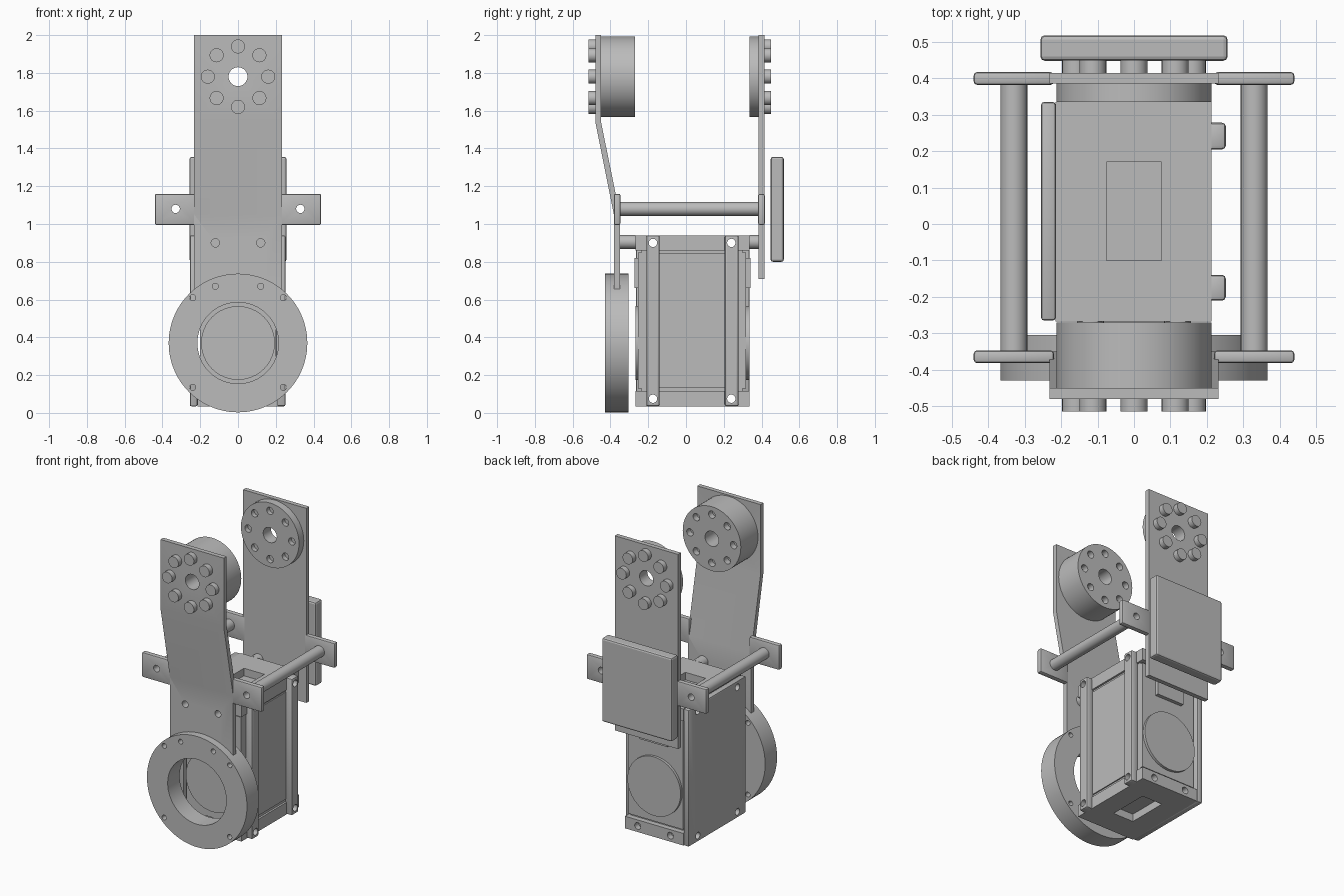
import bpy, bmesh, math
from mathutils import Matrix

if "Cube" in bpy.data.objects:
    bpy.data.objects.remove(bpy.data.objects["Cube"], do_unlink=True)

grey = bpy.data.materials.new("plain grey")
grey.use_nodes = True
colour = (0.5, 0.5, 0.5, 1)
grey.diffuse_color = colour
grey.node_tree.nodes["Principled BSDF"].inputs["Base Color"].default_value = colour


def finish(name, bm):
    bmesh.ops.recalc_face_normals(bm, faces=bm.faces)
    mesh = bpy.data.meshes.new(name)
    bm.to_mesh(mesh)
    bm.free()
    mesh.materials.append(grey)
    ob = bpy.data.objects.new(name, mesh)
    bpy.context.collection.objects.link(ob)
    return ob


def select(ob):
    bpy.ops.object.select_all(action='DESELECT')
    ob.select_set(True)
    bpy.context.view_layer.objects.active = ob


def smooth(ob):
    select(ob)
    bpy.ops.object.shade_smooth_by_angle(angle=math.radians(30))


def box(name, x, y, z, bevel=0):
    """Box from (low, high) ranges on each axis."""
    bm = bmesh.new()
    bmesh.ops.create_cube(bm, size=1)
    for v in bm.verts:
        v.co = [r[0] if c < 0 else r[1] for c, r in zip(v.co, (x, y, z))]
    if bevel:
        bmesh.ops.bevel(bm, geom=bm.edges[:], offset=bevel, segments=2,
                        profile=0.5, affect='EDGES')
    return finish(name, bm)


def rods(name, centres, r, span, axis='Y', segs=32):
    """Cylinders along Y at (x, z) centres, or along X at (y, z) centres."""
    bm = bmesh.new()
    a, b = span
    for u, z in centres:
        if axis == 'Y':
            m = Matrix.Translation((u, (a + b) / 2, z)) @ Matrix.Rotation(math.pi / 2, 4, 'X')
        else:
            m = Matrix.Translation(((a + b) / 2, u, z)) @ Matrix.Rotation(math.pi / 2, 4, 'Y')
        bmesh.ops.create_cone(bm, cap_ends=True, segments=segs, radius1=r,
                              radius2=r, depth=b - a, matrix=m)
    ob = finish(name, bm)
    smooth(ob)
    return ob


def cut(ob, *cutters):
    """Subtract helpers and remove them."""
    for c in cutters:
        c.hide_render = True
        mod = ob.modifiers.new("cut", 'BOOLEAN')
        mod.operation = 'DIFFERENCE'
        mod.solver = 'EXACT'
        mod.object = c
        select(ob)
        bpy.ops.object.modifier_apply(modifier=mod.name)
        bpy.data.objects.remove(c, do_unlink=True)
    smooth(ob)


HUB = 1.78
bolts = [(0.16 * math.cos(i * math.pi / 4), HUB + 0.16 * math.sin(i * math.pi / 4))
         for i in range(8)]
through = (-0.7, 0.7)

# Bent front plate, extruded across x
profile = [(-0.48, 2), (-0.45, 2), (-0.45, 1.54), (-0.35, 1.05),
           (-0.35, 0.655), (-0.382, 0.655), (-0.382, 1.05), (-0.48, 1.54)]
bm = bmesh.new()
sheet = bm.faces.new([bm.verts.new((-0.232, y, z)) for y, z in profile])
swept = bmesh.ops.extrude_face_region(bm, geom=[sheet])["geom"]
bmesh.ops.translate(bm, vec=(0.464, 0, 0),
                    verts=[e for e in swept if isinstance(e, bmesh.types.BMVert)])
front_plate = finish("front_plate", bm)
cut(front_plate, rods("hub_hole", [(0, HUB)], 0.05, through),
    rods("screw_holes", [(s * 0.12, z) for s in (-1, 1) for z in (0.67, 0.9)], 0.022, through))

# Back plate
back_plate = box("back_plate", (-0.232, 0.232), (0.385, 0.415), (0.71, 2))
cut(back_plate, rods("hub_hole", [(0, HUB)], 0.05, through))

# Hub discs with blind holes on their inner faces
for name, span, holes in (("front_hub", (-0.45, -0.27), (-0.31, -0.2)),
                          ("back_hub", (0.335, 0.385), (0.3, 0.365))):
    hub = rods(name, [(0, HUB)], 0.213, span, segs=64)
    cut(hub, rods("hub_hole", [(0, HUB)], 0.05, through),
        rods("bolt_holes", bolts, 0.024, holes))
rods("front_hub_bolts", bolts, 0.037, (-0.515, -0.48))
rods("back_hub_bolts", bolts, 0.037, (0.415, 0.45))

# Side ears and the hollow cross rods joining them
for side, s in (("right", -1), ("left", 1)):
    for end, y in (("front", (-0.382, -0.347)), ("back", (0.382, 0.417))):
        ear = box(f"{end}_{side}_ear", sorted((s * 0.22, s * 0.44)), y, (0.995, 1.16), 0.009)
        cut(ear, rods("ear_hole", [(s * 0.33, 1.08)], 0.022, through))
    rod = rods(f"{side}_cross_rod", [(s * 0.33, 1.08)], 0.037, (-0.35, 0.385))
    cut(rod, rods("bore", [(s * 0.33, 1.08)], 0.022, through))

# Rear pad
box("rear_pad", (-0.257, 0.257), (0.448, 0.518), (0.8, 1.355), 0.012)

# Front ring
ring = rods("front_ring", [(0, 0.37)], 0.367, (-0.43, -0.305), segs=96)
cut(ring, rods("opening", [(0, 0.37)], 0.215, through, segs=64),
    rods("ring_holes", [(s * 0.24, z) for s in (-1, 1) for z in (0.135, 0.61)]
         + [(s * 0.12, 0.67) for s in (-1, 1)], 0.016, through))

# Motor housing: core, raised faces and end caps
box("motor_core", (-0.19, 0.2), (-0.235, 0.3), (0.1, 0.88))
box("motor_side_panel", (0.19, 0.208), (-0.14, 0.205), (0.135, 0.845))
box("motor_front_face", (-0.2, 0.2), (-0.255, -0.23), (0.13, 0.85))
box("motor_back_face", (-0.2, 0.2), (0.29, 0.318), (0.13, 0.85))
box("motor_front_block", (-0.1, 0.1), (-0.272, -0.25), (0.66, 0.82))
box("motor_back_block", (-0.1, 0.1), (0.31, 0.342), (0.66, 0.82))
rods("motor_front_disc", [(0, 0.37)], 0.195, (-0.268, -0.25), segs=64)
rods("motor_back_disc", [(0, 0.37)], 0.195, (0.31, 0.335), segs=64)
side_holes = [(y, z) for y in (-0.175, 0.24) for z in (0.075, 0.9)]
for name, z, hz, pocket in (("bottom_cap", (0.035, 0.115), 0.075, (0, 0.085)),
                            ("top_cap", (0.86, 0.94), 0.9, (0.89, 1))):
    cap = box(name, (-0.215, 0.213), (-0.268, 0.335), z)
    cut(cap, box("pocket", (-0.075, 0.075), (-0.1, 0.17), pocket),
        rods("side_bores", [(y, hz) for y in (-0.175, 0.24)], 0.022, through, 'X'),
        rods("front_bores", [(-0.12, hz), (0.12, hz)], 0.022, (-0.3, -0.23)),
        rods("back_bores", [(-0.12, hz), (0.12, hz)], 0.022, (0.295, 0.4)))
core = bpy.data.objects["motor_core"]
cut(core, rods("core_bores", side_holes, 0.022, through, 'X'))

# Side mounting panel and strips
panel = box("side_panel", (-0.255, -0.215), (-0.265, 0.335), (0.035, 0.94), 0.008)
cut(panel, rods("panel_holes", side_holes, 0.022, through, 'X'))
for name, y in (("front_strip", (-0.21, -0.14)), ("back_strip", (0.205, 0.278))):
    strip = box(name, (0.2, 0.252), y, (0.035, 0.94), 0.01)
    cut(strip, rods("strip_holes", side_holes, 0.022, through, 'X'))

# Spacers between motor and plates
spots = [(-0.12, 0.905), (0.12, 0.905)]
spacers = rods("front_spacers", spots, 0.037, (-0.35, -0.268))
cut(spacers, rods("spacer_bores", [(-0.12, 0.9), (0.12, 0.9)], 0.022, through))
rods("back_spacers", spots, 0.037, (0.335, 0.385))
